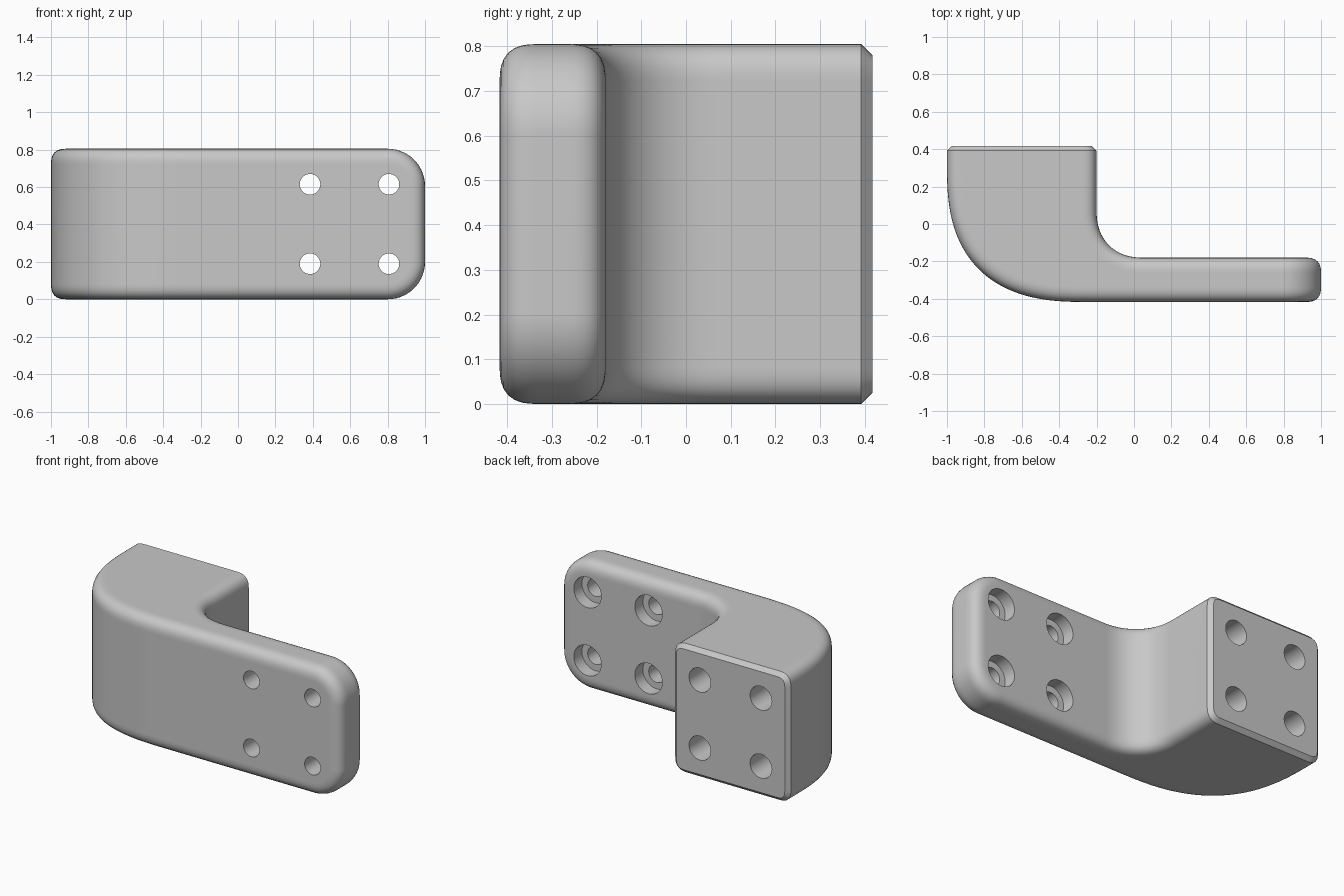
import bpy, bmesh, math

cube = bpy.data.objects.get("Cube")
if cube:
    bpy.data.objects.remove(cube, do_unlink=True)

HEIGHT = 0.805
FRONT, BACK = -0.417, 0.417
CHAMFER = 0.025
HOLE_Z = (0.19, 0.615)

grey = bpy.data.materials.new("mid grey")
grey.use_nodes = True
colour = (0.58, 0.58, 0.58, 1)
grey.diffuse_color = colour
grey.node_tree.nodes["Principled BSDF"].inputs["Base Color"].default_value = colour


def make_object(name, bm):
    mesh = bpy.data.meshes.new(name)
    bmesh.ops.recalc_face_normals(bm, faces=bm.faces[:])
    bm.to_mesh(mesh)
    bm.free()
    mesh.materials.append(grey)
    obj = bpy.data.objects.new(name, mesh)
    bpy.context.collection.objects.link(obj)
    return obj


def sweep(cx, cy, rx, ry, power, steps):
    """Lower left quarter of a superellipse, from its left end to its bottom."""
    angles = [math.pi / 2 * i / steps for i in range(steps + 1)]
    return [(cx - rx * max(math.cos(a), 0) ** (2 / power),
             cy - ry * math.sin(a) ** (2 / power)) for a in angles]


def build_bracket():
    # Plan outline: block end, outer sweep, flat arm, inner sweep
    y_back = BACK - CHAMFER
    outline = [(-0.2, y_back), (-1, y_back)]
    outline += sweep(-0.25, 0.31, 0.75, 0.31 - FRONT, 2.6, 36)
    outline += [(1, FRONT), (1, -0.18)]
    outline += sweep(0.05, 0.07, 0.25, 0.25, 2.25, 20)[::-1]
    bm = bmesh.new()
    base = bm.faces.new([bm.verts.new((x, y, 0)) for x, y in outline])
    grown = bmesh.ops.extrude_face_region(bm, geom=[base])["geom"]
    for v in grown:
        if isinstance(v, bmesh.types.BMVert):
            v.co.z = HEIGHT
    bmesh.ops.recalc_face_normals(bm, faces=bm.faces[:])

    # Large corner radius at the arm tip
    tip = [e for e in bm.edges if all(v.co.x > 0.999 for v in e.verts)
           and abs(e.verts[0].co.z - e.verts[1].co.z) < 1e-4]
    bmesh.ops.bevel(bm, geom=tip, offset=0.2, offset_type='OFFSET', segments=14,
                    profile=0.5, affect='EDGES')

    # Soft fillet on every sharp edge except around the mounting face
    sharp = [e for e in bm.edges if e.calc_face_angle(0) > math.radians(30)
             and not all(v.co.y > y_back - 1e-4 for v in e.verts)]
    bmesh.ops.bevel(bm, geom=sharp, offset=0.083, offset_type='OFFSET', segments=8,
                    profile=0.59, affect='EDGES')

    # Chamfered mounting face
    bm.normal_update()
    back = [f for f in bm.faces if f.normal.y > 0.99 and f.calc_center_median().y > y_back - 1e-3]
    bmesh.ops.inset_region(bm, faces=back, thickness=CHAMFER, depth=0, use_even_offset=True)
    for v in {v for f in back for v in f.verts}:
        v.co.y = BACK
    return make_object("bracket", bm)


def stepped_pin(bm, x, z, steps, sides=40):
    """Closed solid of revolution along y from (y, radius) steps."""
    rings = []
    for y, r in steps:
        rings.append([bm.verts.new((x + r * math.cos(2 * math.pi * i / sides), y,
                                    z + r * math.sin(2 * math.pi * i / sides)))
                      for i in range(sides)])
    for a, b in zip(rings, rings[1:]):
        for i in range(sides):
            j = (i + 1) % sides
            bm.faces.new((a[i], a[j], b[j], b[i]))
    bm.faces.new(rings[0][::-1])
    bm.faces.new(rings[-1])


def build_hole_cutter():
    bm = bmesh.new()
    for z in HOLE_Z:
        # Counterbored through holes in the arm
        for x in (0.385, 0.807):
            stepped_pin(bm, x, z, [(-0.5, 0.055), (-0.26, 0.055), (-0.26, 0.095), (-0.1, 0.095)])
        # Blind holes in the block
        for x in (-0.81, -0.388):
            stepped_pin(bm, x, z, [(0.12, 0.075), (0.5, 0.075)])
    return make_object("hole_cutter", bm)


bracket = build_bracket()
cutter = build_hole_cutter()
cutter.hide_render = True

# Cut the holes and keep only the finished bracket
cut = bracket.modifiers.new("holes", 'BOOLEAN')
cut.operation = 'DIFFERENCE'
cut.solver = 'EXACT'
cut.object = cutter
bpy.ops.object.select_all(action='DESELECT')
bracket.select_set(True)
bpy.context.view_layer.objects.active = bracket
bpy.ops.object.modifier_apply(modifier="holes")
bpy.data.objects.remove(cutter, do_unlink=True)

# Smooth fillets with crisp chamfer and hole rims
bpy.ops.object.shade_smooth_by_angle(angle=math.radians(30))
weighted = bracket.modifiers.new("flat_face_normals", 'WEIGHTED_NORMAL')
weighted.keep_sharp = True
